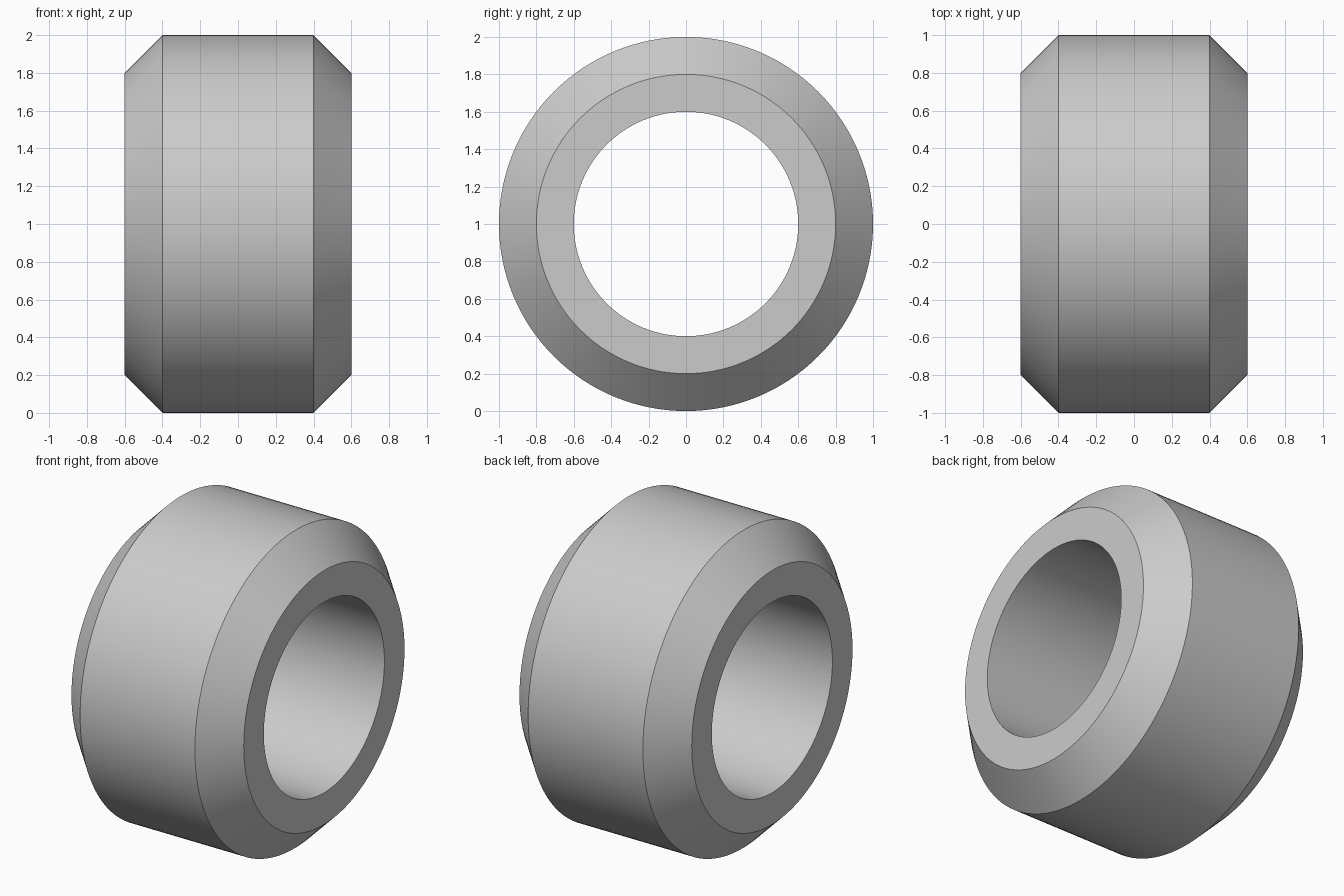
import bpy
import bmesh
from math import cos, sin, tau

# Remove the default object
cube = bpy.data.objects.get("Cube")
if cube:
    bpy.data.objects.remove(cube, do_unlink=True)

# Plain grey material
GREY = (0.6, 0.6, 0.6, 1)
mat = bpy.data.materials.new("grey")
mat.use_nodes = True
mat.diffuse_color = GREY
mat.node_tree.nodes["Principled BSDF"].inputs["Base Color"].default_value = GREY

# Closed ring cross-section as (x, radius): bore, side faces, chamfers, tread
PROFILE = [(-0.6, 0.6), (-0.6, 0.8), (-0.4, 1), (0.4, 1), (0.6, 0.8), (0.6, 0.6)]
SEGMENTS = 128

# Chamfered ring: revolve the profile around the x axis
bm = bmesh.new()
rings = []
for i in range(SEGMENTS):
    a = tau * i / SEGMENTS
    rings.append([bm.verts.new((x, r * cos(a), r * sin(a))) for x, r in PROFILE])
for i, ring in enumerate(rings):
    following = rings[(i + 1) % SEGMENTS]
    for j in range(len(PROFILE)):
        k = (j + 1) % len(PROFILE)
        bm.faces.new((ring[j], ring[k], following[k], following[j]))
bmesh.ops.recalc_face_normals(bm, faces=bm.faces)

mesh = bpy.data.meshes.new("chamfered_ring")
bm.to_mesh(mesh)
bm.free()
mesh.materials.append(mat)
ring_obj = bpy.data.objects.new("chamfered_ring", mesh)
ring_obj.location.z = 1
bpy.context.collection.objects.link(ring_obj)

# Smooth round surfaces, crisp chamfer edges
bpy.ops.object.select_all(action="DESELECT")
ring_obj.select_set(True)
bpy.context.view_layer.objects.active = ring_obj
bpy.ops.object.shade_smooth_by_angle(angle=0.5)
